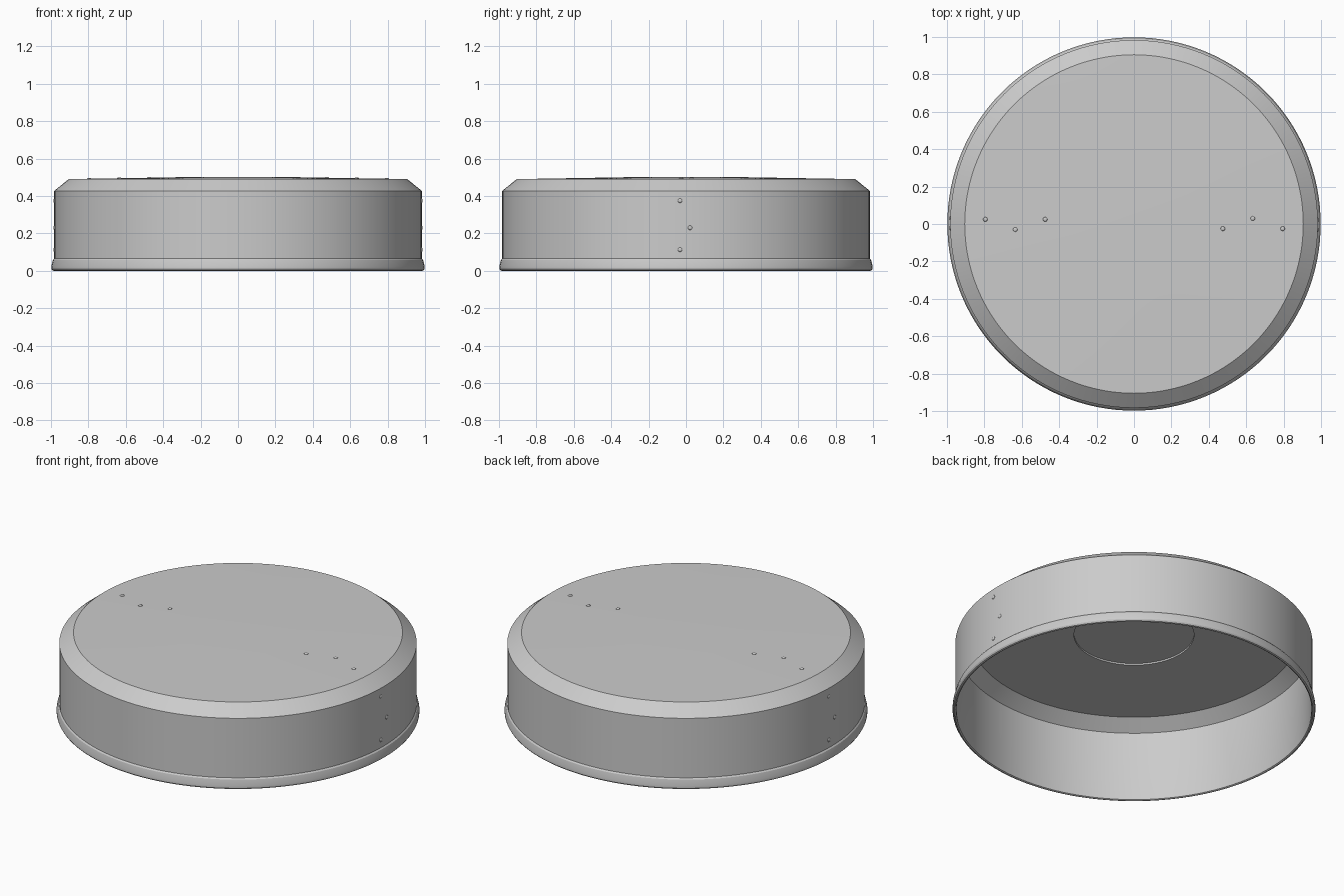
import bpy, bmesh, math
from mathutils import Vector

if "Cube" in bpy.data.objects:
    bpy.data.objects.remove(bpy.data.objects["Cube"])


def add_mesh(name, bm, angle):
    mesh = bpy.data.meshes.new(name)
    bmesh.ops.recalc_face_normals(bm, faces=bm.faces[:])
    bm.to_mesh(mesh)
    bm.free()
    ob = bpy.data.objects.new(name, mesh)
    bpy.context.collection.objects.link(ob)
    bpy.ops.object.select_all(action='DESELECT')
    ob.select_set(True)
    bpy.context.view_layer.objects.active = ob
    bpy.ops.object.shade_smooth_by_angle(angle=math.radians(angle))
    return ob


def lathe(name, profile, steps=128):
    bm = bmesh.new()
    vs = [bm.verts.new((r, 0, z)) for r, z in profile]
    es = [bm.edges.new(p) for p in zip(vs, vs[1:])]
    bmesh.ops.spin(bm, geom=vs + es, axis=(0, 0, 1), cent=(0, 0, 0),
                   angle=math.tau, steps=steps, use_duplicate=False)
    bmesh.ops.remove_doubles(bm, verts=bm.verts[:], dist=1e-5)
    return add_mesh(name, bm, 25)


def rivet(name, pos, normal):
    bm = bmesh.new()
    bmesh.ops.create_uvsphere(bm, u_segments=12, v_segments=8, radius=0.012)
    bmesh.ops.scale(bm, vec=(1, 1, 0.4), verts=bm.verts[:])
    ob = add_mesh(name, bm, 60)
    ob.location = pos
    ob.rotation_euler = Vector(normal).to_track_quat('Z', 'Y').to_euler()


# Thin open-bottomed shell: outer skin, flared rim, then inner skin
lathe("pan_shell", [
    (0, 0.502), (0.33, 0.500), (0.905, 0.490), (0.983, 0.427),
    (0.983, 0.066), (0.990, 0.058), (0.998, 0.024), (0.998, 0.012),
    (0.993, 0.003), (0.985, 0.0), (0.978, 0.004), (0.976, 0.014),
    (0.976, 0.424), (0.901, 0.483), (0.33, 0.484), (0.33, 0.494), (0, 0.494)])

# Staggered rivets, repeated with a half turn
for s in (1, -1):
    side = "right" if s > 0 else "left"
    for i, (x, y) in enumerate([(0.475, -0.025), (0.635, 0.03), (0.795, -0.025)]):
        z = 0.5 - (x - 0.33) * 0.0174
        rivet(f"top_rivet_{side}_{i}", (s * x, s * y, z), (0, 0, 1))
    for i, (y, z) in enumerate([(-0.032, 0.375), (0.022, 0.23), (-0.032, 0.113)]):
        x = math.sqrt(0.983 ** 2 - y * y)
        rivet(f"wall_rivet_{side}_{i}", (s * x, s * y, z), (s * x, s * y, 0))
